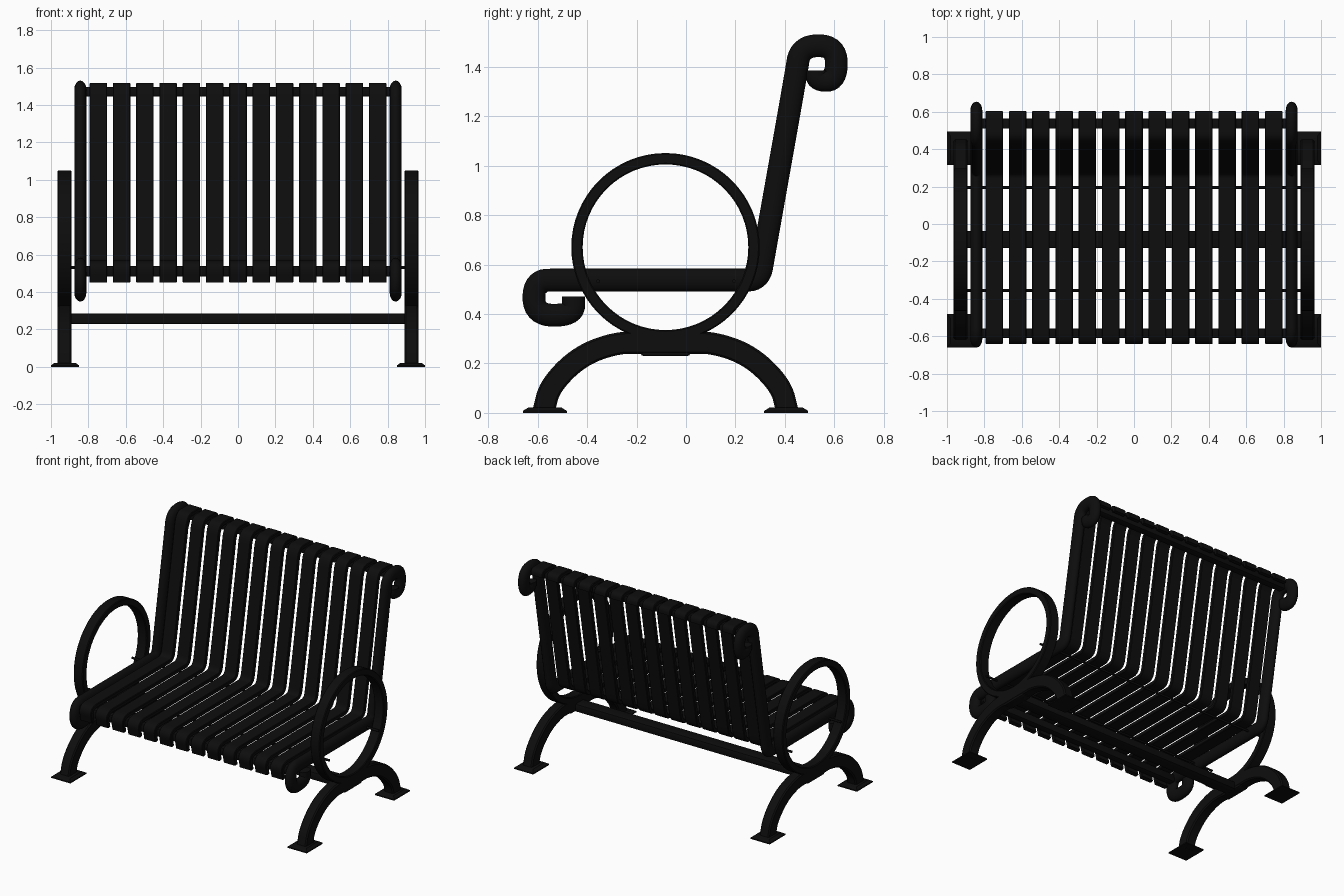
import bpy, bmesh
from math import sin, cos, pi
from mathutils import Vector

cube = bpy.data.objects.get("Cube")
if cube:
    bpy.data.objects.remove(cube, do_unlink=True)

black = bpy.data.materials.new("black paint")
black.use_nodes = True
COLOR = (0.004, 0.004, 0.004, 1)
black.diffuse_color = COLOR
black.node_tree.nodes["Principled BSDF"].inputs["Base Color"].default_value = COLOR

MID = -0.083  # front-to-back centre of the arches and rings


def finish(name, bm):
    bmesh.ops.recalc_face_normals(bm, faces=bm.faces)
    mesh = bpy.data.meshes.new(name)
    bm.to_mesh(mesh)
    bm.free()
    mesh.materials.append(black)
    obj = bpy.data.objects.new(name, mesh)
    bpy.context.collection.objects.link(obj)
    bpy.ops.object.select_all(action='DESELECT')
    obj.select_set(True)
    bpy.context.view_layer.objects.active = obj
    bpy.ops.object.shade_smooth_by_angle(angle=pi / 5)
    return obj


def rounded(points, steps=3):
    """Corner-cut a control polygon into a smooth curve, keeping its ends."""
    pts = [Vector(p) for p in points]
    for _ in range(steps):
        cut = [pts[0]]
        for a, b in zip(pts, pts[1:]):
            cut += [a.lerp(b, 0.25), a.lerp(b, 0.75)]
        pts = cut + [pts[-1]]
    return pts


def sweep(name, path, section, x, closed=False):
    """Sweep a section (in-plane offset, sideways offset) along a y-z path."""
    bm = bmesh.new()
    n, rings = len(path), []
    for i, p in enumerate(path):
        after = path[(i + 1) % n] if closed else path[min(i + 1, n - 1)]
        before = path[i - 1] if closed else path[max(i - 1, 0)]
        t = (after - before).normalized()
        rings.append([bm.verts.new((x + s, p.x - t.y * o, p.y + t.x * o))
                      for o, s in section])
    pairs = list(zip(rings, rings[1:]))
    if closed:
        pairs.append((rings[-1], rings[0]))
    else:
        bm.faces.new(rings[0])
        bm.faces.new(rings[-1])
    m = len(section)
    for a, b in pairs:
        for k in range(m):
            bm.faces.new((a[k], a[(k + 1) % m], b[(k + 1) % m], b[k]))
    return finish(name, bm)


def ellipse(h, w, n=16):
    return [(h * cos(2 * pi * k / n), w * sin(2 * pi * k / n)) for k in range(n)]


def bar(h, w, c):
    """Rectangular section with chamfered corners, half sizes h and w."""
    return [(h, c - w), (h, w - c), (h - c, w), (c - h, w),
            (-h, w - c), (-h, c - w), (c - h, -w), (h - c, -w)]


def box(name, center, size, bevel=0.0):
    bm = bmesh.new()
    bmesh.ops.create_cube(bm, size=1)
    for v in bm.verts:
        v.co = Vector(a * b for a, b in zip(v.co, size)) + Vector(center)
    if bevel:
        bmesh.ops.bevel(bm, geom=bm.edges[:], offset=bevel, segments=2,
                        profile=0.5, affect='EDGES')
    return finish(name, bm)


# Paths in (y, z)
frame_path = rounded([
    (-0.455, 0.47), (-0.455, 0.395), (-0.615, 0.395), (-0.615, 0.537),
    (-0.5, 0.537), (0.2, 0.537), (0.297, 0.537), (0.315, 0.64),
    (0.443, 1.36), (0.463, 1.485), (0.608, 1.485), (0.608, 1.345),
    (0.53, 1.345), (0.53, 1.385)])
slat_path = rounded([
    (-0.615, 0.455), (-0.638, 0.557), (-0.5, 0.557), (0.2, 0.557),
    (0.277, 0.557), (0.297, 0.64), (0.424, 1.36), (0.447, 1.505),
    (0.53, 1.505), (0.59, 1.505), (0.59, 1.47)])
half_arch = [(-0.575, 0.01), (-0.55, 0.11), (-0.43, 0.23),
             (-0.28, 0.285), (-0.16, 0.283)]
arch_path = rounded(half_arch + [(2 * MID - y, z) for y, z in reversed(half_arch)])
ring_path = [Vector((MID + 0.358 * cos(a), 0.67 + 0.358 * sin(a)))
             for a in (2 * pi * k / 64 for k in range(64))]

# Seat and back slats
for i in range(13):
    sweep(f"slat_{i + 1}", slat_path, bar(0.014, 0.047, 0.004), (i - 6) * 0.1245)

# Both ends of the bench
for side, s in (("left", 1), ("right", -1)):
    sweep(f"{side}_scroll_frame", frame_path, ellipse(0.046, 0.032), s * 0.843)
    sweep(f"{side}_arm_ring", ring_path, bar(0.023, 0.037, 0.005), s * 0.927, True)
    sweep(f"{side}_leg_arch", arch_path, bar(0.045, 0.037, 0.008), s * 0.927)
    box(f"{side}_arch_saddle", (s * 0.927, MID, 0.277), (0.07, 0.2, 0.095), 0.012)
    for end, d in (("front", -1), ("back", 1)):
        # Foot plate with sloping top
        foot = bmesh.new()
        bmesh.ops.create_cube(foot, size=1)
        for v in foot.verts:
            k = 0.75 if v.co.z > 0 else 1
            v.co = (s * 0.925 + v.co.x * 0.15 * k,
                    MID + d * 0.488 + v.co.y * 0.178 * k, 0.022 if v.co.z > 0 else 0.008)
        base = [f for f in foot.faces if all(v.co.z < 0.01 for v in f.verts)]
        low = bmesh.ops.extrude_face_region(foot, geom=base)
        for v in low["geom"]:
            if isinstance(v, bmesh.types.BMVert):
                v.co.z = 0
        bmesh.ops.delete(foot, geom=base, context='FACES_ONLY')
        finish(f"{side}_{end}_foot", foot)

# Rails running across the bench
box("stretcher", (0, MID, 0.257), (1.8, 0.09, 0.055), 0.008)
box("front_rail", (0, -0.585, 0.512), (1.64, 0.05, 0.055), 0.008)
box("top_rail", (0, 0.537, 1.472), (1.64, 0.055, 0.05), 0.008)

# Thin tie rods joining the frames to the rings
for name, y in (("front_tie_rod", -0.355), ("back_tie_rod", 0.195)):
    rod = [Vector((y + 0.008 * cos(a), 0.532 + 0.008 * sin(a)))
           for a in (2 * pi * k / 10 for k in range(10))]
    bm = bmesh.new()
    ends = [[bm.verts.new((x, p.x, p.y)) for p in rod] for x in (-0.965, 0.965)]
    for e in ends:
        bm.faces.new(e)
    for k in range(10):
        j = (k + 1) % 10
        bm.faces.new((ends[0][k], ends[0][j], ends[1][j], ends[1][k]))
    finish(name, bm)
